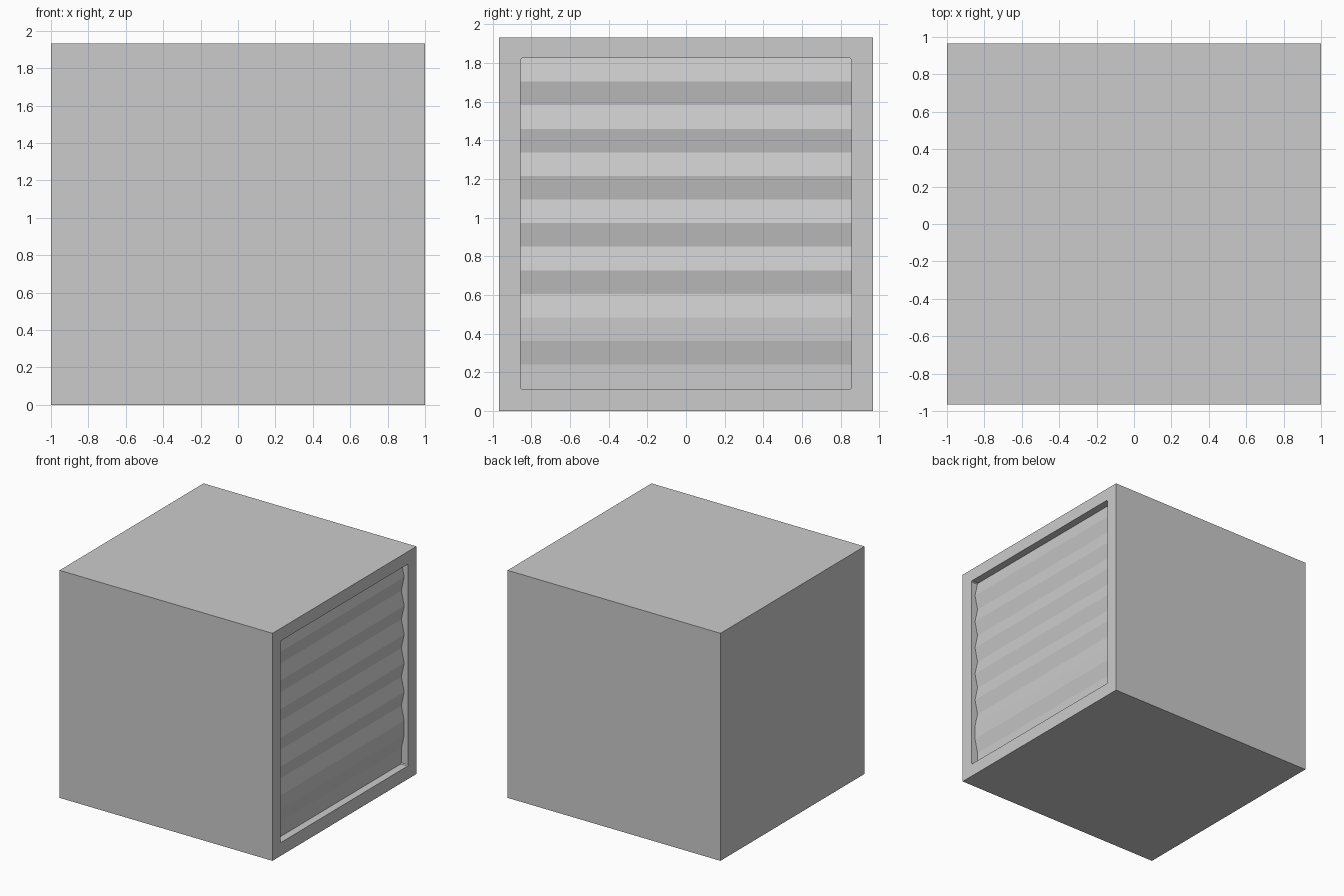
import bpy, bmesh

if "Cube" in bpy.data.objects:
    bpy.data.objects.remove(bpy.data.objects["Cube"])

W, H = 0.966, 1.932      # half width and height of the housing
SEAM = 0.932             # where the front frame meets the housing
OY, Z0, Z1 = 0.856, 0.112, 1.825   # opening


def finish(bm, name):
    bmesh.ops.recalc_face_normals(bm, faces=bm.faces)
    mesh = bpy.data.meshes.new(name)
    bm.to_mesh(mesh)
    bm.free()
    obj = bpy.data.objects.new(name, mesh)
    bpy.context.collection.objects.link(obj)
    return obj


def box(name, x0, x1):
    bm = bmesh.new()
    bmesh.ops.create_cube(bm, size=1)
    for v in bm.verts:
        v.co = (x1 if v.co.x > 0 else x0, v.co.y * 2 * W, (v.co.z + 0.5) * H)
    return finish(bm, name)


# Closed cube housing
box("housing", -1, SEAM)

# Raised rim: rings of inner (corner-clipped) and outer outlines
c = 0.008
inner = [(-OY + c, Z0), (OY - c, Z0), (OY, Z0 + c), (OY, Z1 - c),
         (OY - c, Z1), (-OY + c, Z1), (-OY, Z1 - c), (-OY, Z0 + c)]
outer = [(-W, 0), (W, 0), (W, 0), (W, H), (W, H), (-W, H), (-W, H), (-W, 0)]
bm = bmesh.new()
rings = [[bm.verts.new((x, y, z)) for y, z in ring]
         for x, ring in ((SEAM, outer), (1, outer), (1, inner), (SEAM, inner))]
for a, b in zip(rings, rings[1:] + rings[:1]):
    for i in range(8):
        j = (i + 1) % 8
        bm.faces.new((a[i], a[j], b[j], b[i]))
bmesh.ops.remove_doubles(bm, verts=bm.verts, dist=1e-4)
bmesh.ops.dissolve_degenerate(bm, dist=1e-5, edges=bm.edges)
finish(bm, "front_rim")

# Corrugated panel: six ridges, the lowest with a flat crest
low, high = 0.935, 0.962
profile = [(low, Z0), (low, 0.24), (high, 0.363)]
profile += [(high if k % 2 == 0 else low, 0.484 + k * 0.1219) for k in range(11)]
profile += [(low, Z1)]
bm = bmesh.new()
left = [bm.verts.new((x, -OY, z)) for x, z in profile]
right = [bm.verts.new((x, OY, z)) for x, z in profile]
for i in range(len(profile) - 1):
    bm.faces.new((left[i], right[i], right[i + 1], left[i + 1]))
panel = finish(bm, "corrugated_panel")
if panel.data.polygons[0].normal.x < 0:
    panel.data.flip_normals()
